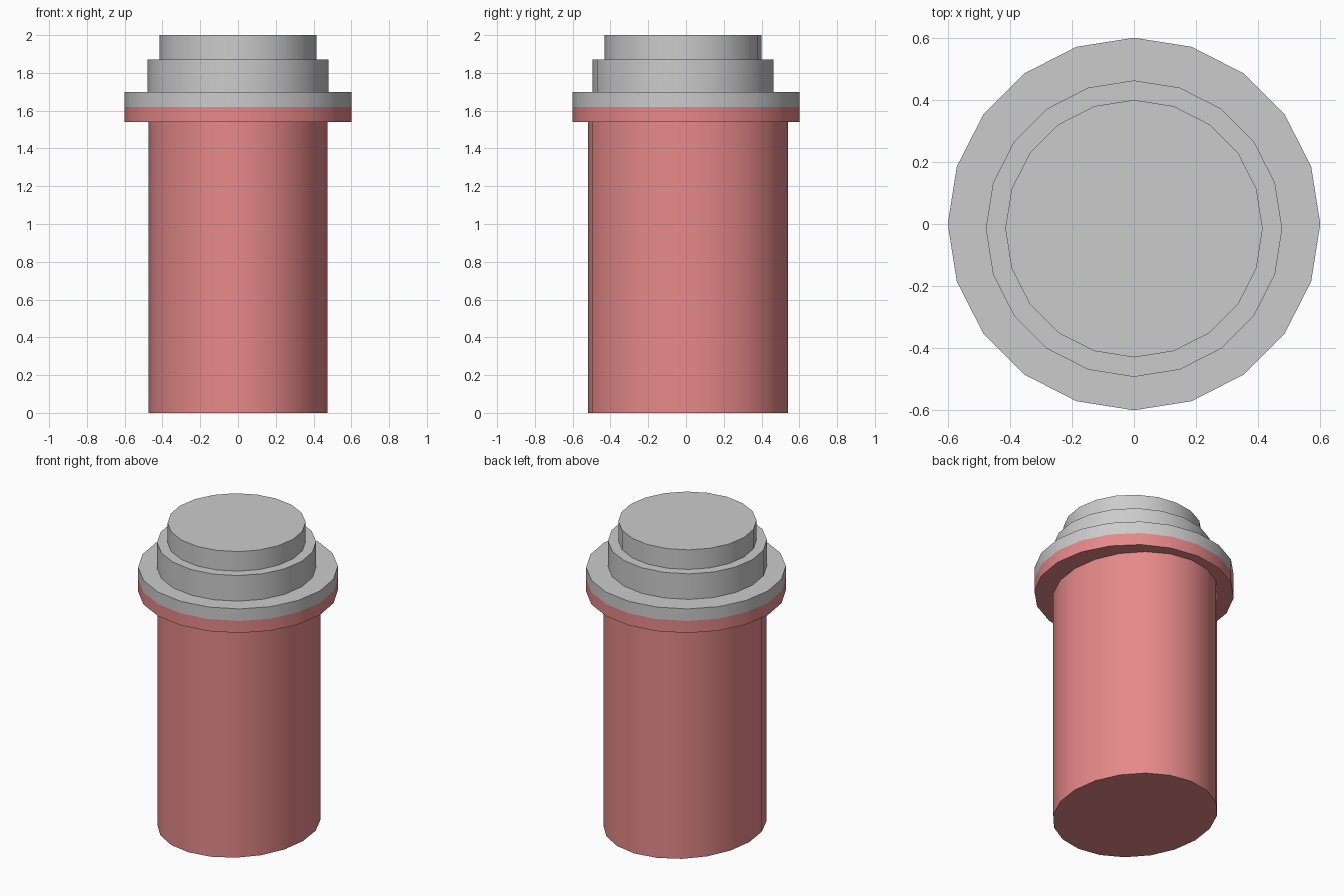
import bpy, bmesh, math

if "Cube" in bpy.data.objects:
    bpy.data.objects.remove(bpy.data.objects["Cube"])

SIDES = 20


def loft(name, rings, color=None):
    """Closed-ended skin through rings of (z, radius_x, radius_y, centre_y)."""
    bm = bmesh.new()
    loops = []
    for z, rx, ry, cy in rings:
        loops.append([bm.verts.new((rx * math.cos(2 * math.pi * i / SIDES),
                                    cy + ry * math.sin(2 * math.pi * i / SIDES), z))
                      for i in range(SIDES)])
    for a, b in zip(loops, loops[1:]):
        for i in range(SIDES):
            j = (i + 1) % SIDES
            bm.faces.new((a[i], a[j], b[j], b[i]))
    bm.faces.new(loops[0][::-1])
    bm.faces.new(loops[-1])
    bmesh.ops.recalc_face_normals(bm, faces=bm.faces)
    mesh = bpy.data.meshes.new(name)
    bm.to_mesh(mesh)
    bm.free()
    obj = bpy.data.objects.new(name, mesh)
    bpy.context.collection.objects.link(obj)
    if color:
        mat = bpy.data.materials.new(name + "_paint")
        mat.diffuse_color = color
        mat.use_nodes = True
        mat.node_tree.nodes["Principled BSDF"].inputs["Base Color"].default_value = mat.diffuse_color
        mesh.materials.append(mat)
    bpy.ops.object.select_all(action='DESELECT')
    obj.select_set(True)
    bpy.context.view_layer.objects.active = obj
    bpy.ops.object.shade_smooth_by_angle(angle=math.radians(30))
    return obj


# Red oval body with the lower half of the collar
loft("body", [
    (0.00, 0.473, 0.53, 0.01),
    (1.54, 0.473, 0.53, 0.01),
    (1.54, 0.602, 0.602, 0.0),
    (1.62, 0.602, 0.602, 0.0),
], (0.8, 0.25, 0.25, 1))

# Grey stepped cap with the upper half of the collar
loft("cap", [
    (1.62, 0.602, 0.602, 0.0),
    (1.70, 0.602, 0.602, 0.0),
    (1.70, 0.479, 0.479, -0.015),
    (1.87, 0.479, 0.479, -0.015),
    (1.87, 0.416, 0.416, -0.015),
    (2.00, 0.416, 0.416, -0.015),
])
